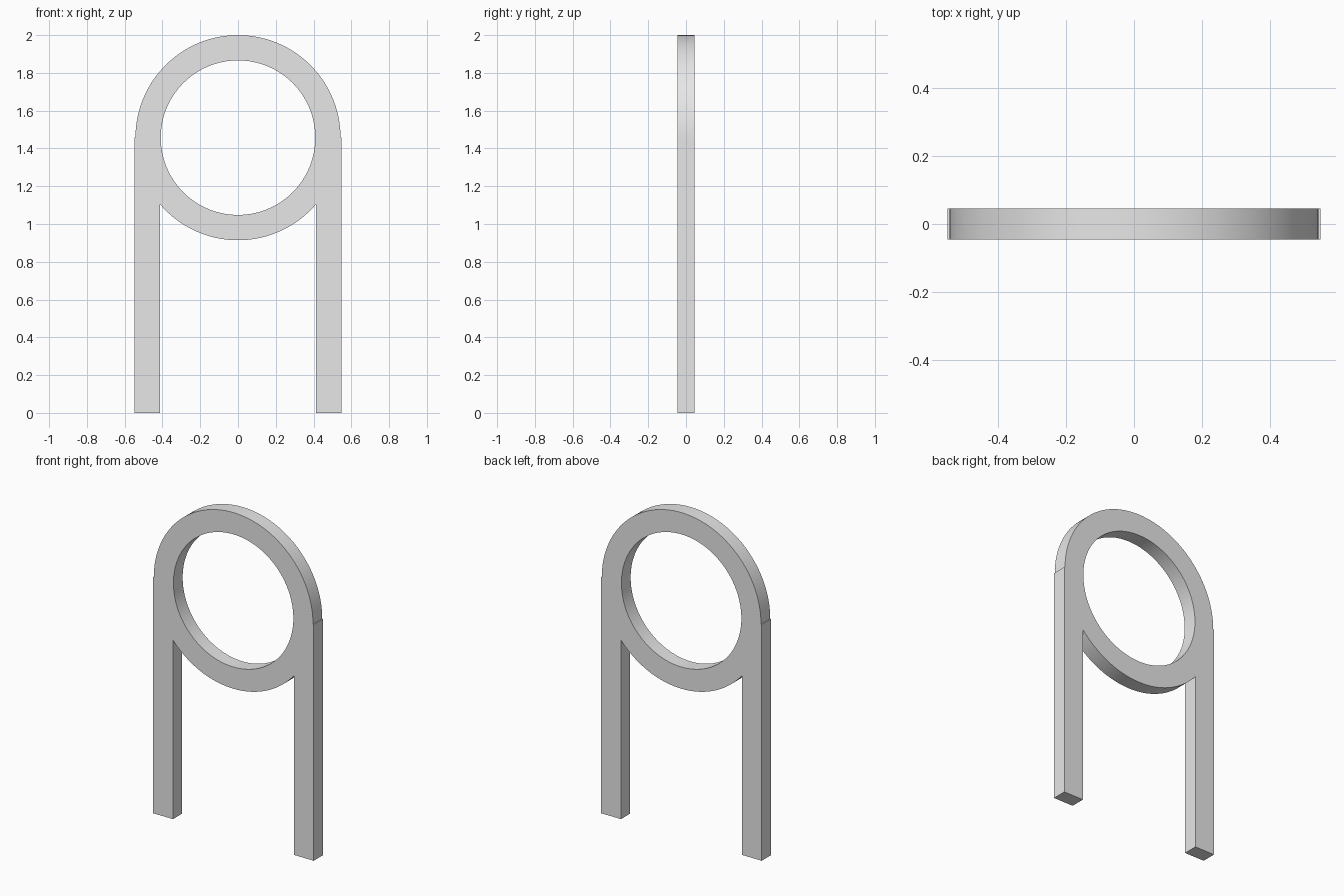
import bpy, bmesh
from math import cos, sin, acos, pi
from mathutils import Matrix

cube = bpy.data.objects.get("Cube")
if cube:
    bpy.data.objects.remove(cube, do_unlink=True)

CENTRE_Z = 1.457
RING_OUTER, RING_INNER = 0.543, 0.409
LEG_OUTER, LEG_INNER = 0.548, 0.412
HALF_DEPTH = 0.045


def arc(radius, start, end, steps):
    angles = [start + (end - start) * i / steps for i in range(steps + 1)]
    return [(radius * cos(a), CENTRE_Z + radius * sin(a)) for a in angles]


# Outline: legs, top arch and the ring's lower curve between the legs
join = acos(LEG_INNER / RING_OUTER)
outline = [(LEG_OUTER, 0), (LEG_OUTER, CENTRE_Z)]
outline += arc(RING_OUTER, 0, pi, 64)
outline += [(-LEG_OUTER, CENTRE_Z), (-LEG_OUTER, 0), (-LEG_INNER, 0)]
outline += arc(RING_OUTER, pi + join, 2 * pi - join, 40)
outline += [(LEG_INNER, 0)]

# Round opening
opening = arc(RING_INNER, 0, 2 * pi, 128)[:-1]

# Filled, extruded profile
profile = bpy.data.curves.new("frame_profile", "CURVE")
profile.dimensions = "2D"
profile.fill_mode = "BOTH"
profile.extrude = HALF_DEPTH
for points in (outline, opening):
    spline = profile.splines.new("POLY")
    spline.points.add(len(points) - 1)
    for point, (x, z) in zip(spline.points, points):
        point.co = (x, z, 0, 1)
    spline.use_cyclic_u = True

# Turn the profile into one closed, upright mesh
helper = bpy.data.objects.new("frame_profile", profile)
bpy.context.collection.objects.link(helper)
bpy.context.view_layer.update()
evaluated = helper.evaluated_get(bpy.context.evaluated_depsgraph_get())
mesh = bpy.data.meshes.new_from_object(evaluated)
bpy.data.objects.remove(helper, do_unlink=True)

bm = bmesh.new()
bm.from_mesh(mesh)
bmesh.ops.remove_doubles(bm, verts=bm.verts, dist=0.0001)
bmesh.ops.transform(bm, matrix=Matrix.Rotation(pi / 2, 4, "X"), verts=bm.verts)
bmesh.ops.recalc_face_normals(bm, faces=bm.faces)
bm.to_mesh(mesh)
bm.free()

ring_frame = bpy.data.objects.new("ring_frame_with_legs", mesh)
bpy.context.collection.objects.link(ring_frame)

# Plain grey material
grey = bpy.data.materials.new("light_grey")
grey.use_nodes = True
colour = (0.8, 0.8, 0.8, 1)
grey.diffuse_color = colour
grey.node_tree.nodes["Principled BSDF"].inputs["Base Color"].default_value = colour
mesh.materials.clear()
mesh.materials.append(grey)

# Smooth curved walls, sharp rims
bpy.ops.object.select_all(action="DESELECT")
ring_frame.select_set(True)
bpy.context.view_layer.objects.active = ring_frame
bpy.ops.object.shade_smooth_by_angle(angle=pi / 6)
